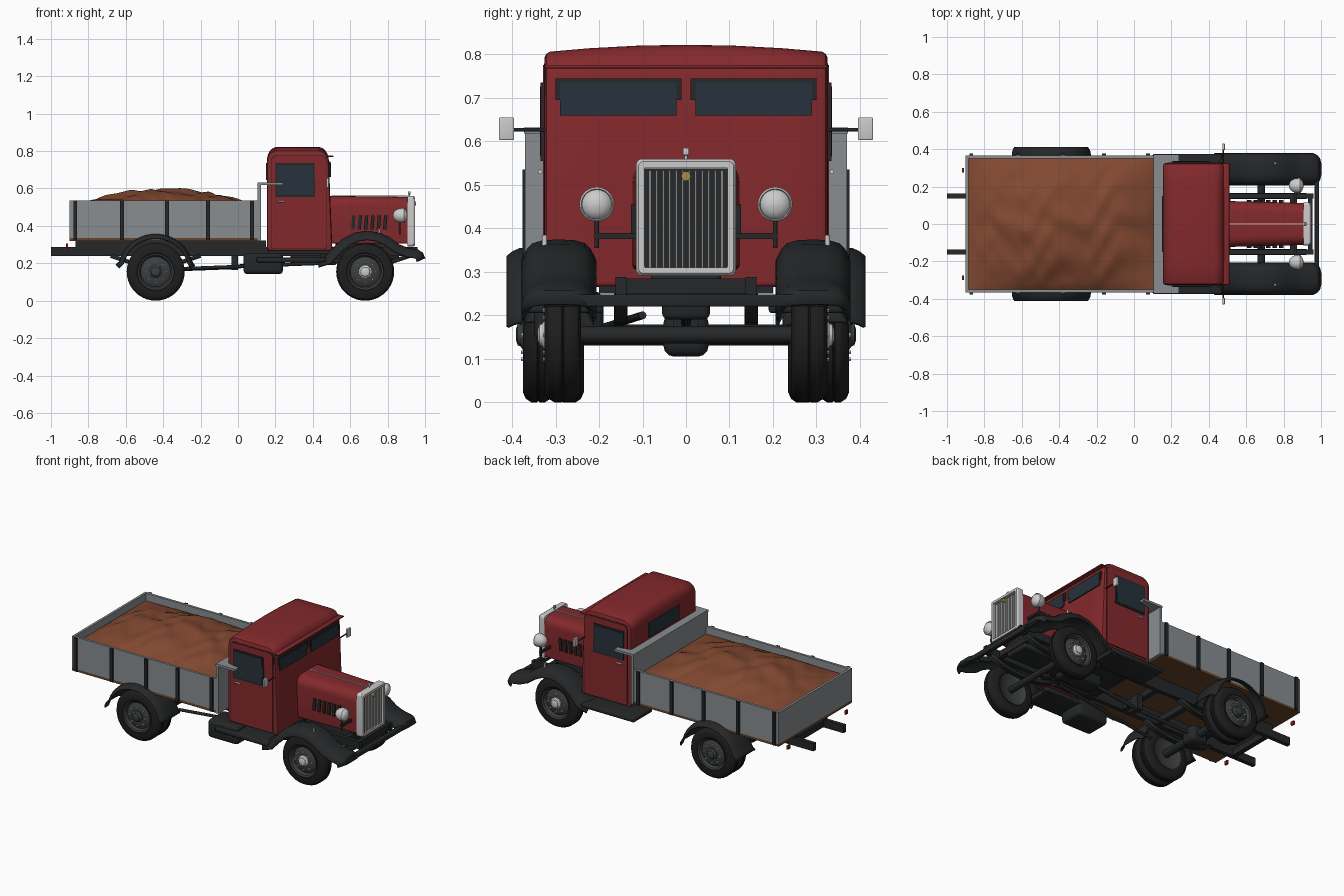
import bpy, bmesh, math
from mathutils import Vector
from math import sin, cos, pi, radians

if "Cube" in bpy.data.objects:
    bpy.data.objects.remove(bpy.data.objects["Cube"])


def mat(name, *c):
    m = bpy.data.materials.new(name)
    m.diffuse_color = (*c, 1)
    m.use_nodes = True
    m.node_tree.nodes["Principled BSDF"].inputs["Base Color"].default_value = m.diffuse_color
    return m


RED = mat("red_paint", .23, .022, .025)
DARK = mat("dark_paint", .018, .02, .021)
GREY = mat("grey_panel", .25, .27, .28)
CHROME = mat("bright_metal", .55, .55, .53)
GLASS = mat("glass", .02, .032, .045)
SAND = mat("sand", .22, .065, .03)
WOOD = mat("wood", .13, .06, .025)
TYRE = mat("rubber", .013, .013, .014)
RIM = mat("rim", .045, .048, .05)
GOLD = mat("gold", .4, .26, .06)
LAMP = mat("lamp_red", .3, .01, .01)


def finish(name, bm, m):
    bmesh.ops.recalc_face_normals(bm, faces=bm.faces)
    me = bpy.data.meshes.new(name)
    bm.to_mesh(me)
    bm.free()
    o = bpy.data.objects.new(name, me)
    bpy.context.collection.objects.link(o)
    me.materials.append(m)
    return o


def box(name, x0, x1, y0, y1, z0, z1, m, bevel=0):
    bm = bmesh.new()
    bmesh.ops.create_cube(bm, size=1)
    for v in bm.verts:
        v.co = Vector(((x0 + x1) / 2 + v.co.x * (x1 - x0), (y0 + y1) / 2 + v.co.y * abs(y1 - y0),
                       (z0 + z1) / 2 + v.co.z * (z1 - z0)))
    if bevel:
        bmesh.ops.bevel(bm, geom=bm.edges[:], offset=bevel, segments=3, profile=.5, affect='EDGES')
    return finish(name, bm, m)


def loft(name, rings, m, caps=True, closed=True):
    bm = bmesh.new()
    vs = [[bm.verts.new(p) for p in r] for r in rings]
    n = len(rings[0])
    for a, b in zip(vs, vs[1:]):
        for i in range(n if closed else n - 1):
            bm.faces.new((a[i], a[(i + 1) % n], b[(i + 1) % n], b[i]))
    if caps and closed:
        bm.faces.new(vs[0])
        bm.faces.new(vs[-1])
    return finish(name, bm, m)


def tube(name, p0, p1, r, m, n=16):
    p0, p1 = Vector(p0), Vector(p1)
    q = (p1 - p0).to_track_quat('Z', 'Y')
    ring = [q @ Vector((r * cos(2 * pi * i / n), r * sin(2 * pi * i / n), 0)) for i in range(n)]
    return loft(name, [[p0 + v for v in ring], [p1 + v for v in ring]], m)


def lathe(name, c, s, prof, m, caps=True, n=40):
    # revolve (radius, outward y) pairs about the y axis
    return loft(name, [[(c[0] + r * cos(2 * pi * i / n), c[1] + s * y, c[2] + r * sin(2 * pi * i / n))
                        for i in range(n)] for r, y in prof], m, caps)


def rrect(a0, a1, b0, b1, rb, rt, n=6):
    pts = []
    for ca, cb, r, t in ((a1 - rt, b1 - rt, rt, 0), (a0 + rt, b1 - rt, rt, 90),
                         (a0 + rb, b0 + rb, rb, 180), (a1 - rb, b0 + rb, rb, 270)):
        for k in range(n + 1):
            w = radians(t + 90 * k / n)
            pts.append((ca + r * cos(w), cb + r * sin(w)))
    return pts


def sheet(name, path, y0, y1, drop, thick, m):
    # strip following an x-z path, its long edges curling down by drop
    rings = []
    for i, (x, z) in enumerate(path):
        a, b = path[max(i - 1, 0)], path[min(i + 1, len(path) - 1)]
        t = Vector((b[0] - a[0], b[1] - a[1])).normalized()
        if t.x < 0:
            t = -t
        rings.append([(x + t.y * drop * abs(v) ** 5, (y0 + y1) / 2 + v * (y1 - y0) / 2, z - t.x * drop * abs(v) ** 5)
                      for v in (-1, -.95, -.85, -.7, -.4, 0, .4, .7, .85, .95, 1)])
    o = loft(name, rings, m, closed=False)
    md = o.modifiers.new("thickness", 'SOLIDIFY')
    md.thickness, md.offset = thick, 0
    return o


def panel(name, pts, y0, y1, m):
    return loft(name, [[(x, y, z) for x, z in pts] for y in (y0, y1)], m)


# cab with crowned roof and raked front
rings = []
for y in (-.325, -.321, -.312, -.22, -.11, 0, .11, .22, .312, .321, .325):
    i = {.325: .012, .321: .004}.get(abs(y), 0)
    ring = []
    for x, z in rrect(.155 + i, .505 - i, .265 + i, .805 - i, .012, .055):
        if z > .74:
            z += .017 * (1 - (y / .325) ** 2) * (z - .74) / .065
        if x > .35:
            x -= .022 * (z - .265) / .55
        ring.append((x, y, z))
    rings.append(ring)
loft("cab", rings, RED)
box("sun_visor", .475, .51, -.325, .325, .768, .776, RED, .003)
box("rear_window", .15, .16, -.15, .15, .645, .735, GLASS)
box("cab_floor", .16, .5, -.2, .2, .25, .27, DARK)
# bonnet and radiator
loft("bonnet", [[(x, y, z) for y, z in rrect(-w, w, .305, t, .01, .055)]
                for x, w, t in ((.49, .123, .56), (.91, .112, .555))], RED)
box("bonnet_hinge", .5, .905, -.003, .003, .557, .563, CHROME)
loft("radiator_shell", [[(x, y, z) for y, z in rrect(-.115 + i, .115 - i, .29 + i, .56 - i, r, r)]
     for x, i, r in ((.905, 0, .015), (.938, 0, .015), (.947, .006, .012), (.947, .02, .003), (.925, .02, .003))], CHROME)
box("grille_back", .92, .928, -.095, .095, .31, .538, DARK)
for i in range(12):
    y = -.0825 + i * .015
    box("grille_bar", .928, .94, y - .002, y + .002, .31, .533, CHROME)
tube("grille_badge", (.935, 0, .52), (.952, 0, .52), .011, GOLD)
tube("radiator_cap", (.915, 0, .555), (.915, 0, .57), .004, CHROME)
box("bonnet_ornament", .908, .922, -.007, .007, .568, .585, CHROME, .003)
box("engine", .52, .86, -.08, .08, .22, .31, DARK, .01)

for s in (-1, 1):
    def sbox(name, x0, x1, y0, y1, z0, z1, m, bevel=0):
        a, b = sorted((s * y0, s * y1))
        return box(name, x0, x1, a, b, z0, z1, m, bevel)
    # door, windows, mirror
    panel("door", rrect(.18, .472, .28, .775, .012, .03), s * .32, s * .329, RED)
    panel("door_seam", rrect(.176, .476, .276, .779, .012, .03), s * .32, s * .326, DARK)
    panel("side_window_frame", [(.2, .555), (.413, .555), (.408, .735), (.2, .735)], s * .322, s * .334, DARK)
    panel("side_window", [(.208, .565), (.404, .565), (.399, .726), (.208, .726)], s * .33, s * .336, GLASS)
    sbox("windscreen_frame", .47, .494, .01, .3, .695, .745, DARK)
    sbox("windscreen", .47, .4965, .022, .29, .66, .735, GLASS)
    tube("door_handle", (.215, s * .335, .53), (.25, s * .335, .53), .005, CHROME)
    tube("mirror_arm", (.478, s * .31, .627), (.478, s * .41, .627), .004, DARK)
    sbox("mirror", .472, .486, .395, .43, .603, .655, CHROME, .003)
    # bonnet louvres
    for i in range(6):
        x = .605 + i * .034
        panel("bonnet_louvre", [(x, .38), (x + .018, .38), (x + .024, .455), (x + .006, .455)], s * .11, s * .127, DARK)
    # headlamps on a bracket
    hc = (.87, s * .205, .455)
    prof = [(.003, -.042), (.018, -.038), (.031, -.025), (.038, -.008), (.04, .008), (.04, .018), (.036, .023), (.034, .02),
            (.03, .027), (.018, .034), (.003, .037)]
    loft("headlamp", [[(hc[0] + x, hc[1] + r * cos(k * pi / 14), hc[2] + r * sin(k * pi / 14)) for k in range(28)]
                      for r, x in prof], CHROME)
    tube("headlamp_post", (.865, s * .205, .355), (.865, s * .205, .42), .005, DARK)
    sbox("headlamp_bar", .858, .872, .1, .21, .375, .389, DARK)
    # fenders and running board
    sheet("front_fender", [(.42, .222), (.47, .235), (.515, .285), (.565, .33), (.625, .36), (.69, .37), (.755, .36), (.81, .335),
          (.86, .298), (.91, .278), (.96, .27), (.985, .255), (.998, .225)], s * .21, s * .375, .045, .008, DARK)
    sheet("rear_fender", [(-.652, .19)] + [(-.44 + .2 * cos(radians(a)), .155 + .2 * sin(radians(a)))
          for a in range(165, 14, -10)] + [(-.232, .185)], s * .225, s * .41, .022, .008, DARK)
    sbox("running_board", .1, .47, .19, .375, .205, .232, DARK, .008)
    tube("fender_marker", (.755, s * .325, .35), (.755, s * .325, .385), .006, CHROME)
    # chassis rail, sill, springs
    sbox("frame_rail", -1, .96, .137, .162, .24, .288, DARK)
    sbox("bed_sill", -.87, .15, .137, .162, .288, .322, DARK)
    for name, x in (("front_spring", .68), ("rear_spring", -.44)):
        sheet(name, [(x + .24 * k, .19 + .05 * k * k) for k in (-1, -.6, -.3, 0, .3, .6, 1)],
              s * .135, s * .165, 0, .022, DARK)
    sbox("tail_lamp", -.92, -.908, .275, .3, .28, .306, LAMP, .003)
    # wheels: single in front, double behind
    for x, y, h, hub in ((.68, .283, .042, 1), (-.44, .34, .035, 1), (-.44, .268, .033, 0)):
        c, lab = (x, s * y, .155), "front" if x > 0 else "rear"
        lathe(lab + "_tyre", c, s, [(.09, -h * .8), (.1, -h), (.132, -h), (.147, -h * .8), (.155, -h * .45), (.155, -.003),
              (.152, 0), (.155, .003), (.155, h * .45), (.147, h * .8), (.132, h), (.1, h), (.09, h * .8)], TYRE, False)
        lathe(lab + "_rim", c, s, [(.03, -h * .6), (.09, -h * .9), (.095, -h), (.088, -h * .5), (.088, h * .5), (.095, h),
              (.088, h * .9), (.08, h * .45), (.06, h * .75), (.035, h * .8)], RIM)
        if hub:
            lathe(lab + "_hub", c, s, [(.036, h * .5), (.034, h), (.026, h + .006), (.024, h + .012), (.012, h + .016)],
                  CHROME if x > 0 else RIM, n=24)
            for k in range(8):
                bx, bz = x + .056 * cos(k * pi / 4), .155 + .056 * sin(k * pi / 4)
                tube("wheel_nut", (bx, s * (y + h * .5), bz), (bx, s * (y + h + .004), bz), .005, CHROME, 6)
    # bed side with posts
    sbox("bed_side", -.9, .11, .35, .365, .335, .535, GREY)
    for x in (-.87, -.62, -.38, -.16, .075):
        sbox("bed_post", x - .01, x + .01, .36, .376, .325, .535, DARK)

# bed floor, ends and headboard
box("bed_floor", -.9, .11, -.365, .365, .32, .336, WOOD)
box("tailboard", -.9, -.885, -.365, .365, .33, .535, GREY)
box("headboard", .105, .122, -.37, .37, .32, .63, GREY)
box("headboard_cap", .105, .24, -.372, .372, .618, .632, GREY)
# heaped sand with uneven ripples
bm = bmesh.new()
bmesh.ops.create_grid(bm, x_segments=60, y_segments=44, size=1)
for v in bm.verts:
    u, w = v.co.x, v.co.y
    x, y = -.39 + u * .497, w * .352
    f = (1 - u * u) * (1 - w * w)
    n = .006 * sin(17 * x + 9 * y + 2 * sin(13 * y)) + .004 * sin(31 * y - 23 * x + 2 * sin(19 * x)) + .002 * sin(60 * x + 41 * y)
    v.co = (x, y, .488 + .105 * max(f, 0) ** .85 + n * min(1, f * 2.5))
finish("sand_load", bm, SAND)

# chassis cross parts and bumper
for x in (-.85, -.6, -.3, -.05, .2, .5, .85):
    box("cross_member", x - .015, x + .015, -.14, .14, .245, .283, DARK)
box("front_cross_member", .93, .955, -.16, .16, .25, .285, DARK)
box("front_bumper", .965, .99, -.328, .328, .22, .248, DARK, .004)
tube("front_axle", (.68, -.26, .155), (.68, .26, .155), .02, DARK)
tube("rear_axle", (-.44, -.3, .155), (-.44, .3, .155), .024, DARK)
box("differential", -.5, -.385, -.052, .052, .105, .207, DARK, .025)
tube("drive_shaft", (-.4, 0, .165), (-.01, 0, .18), .011, DARK)
tube("front_drive_shaft", (-.02, 0, .18), (.3, 0, .22), .011, DARK)
box("shaft_bearing", -.035, 0, -.03, .03, .165, .26, DARK)
box("gearbox", .28, .53, -.055, .055, .19, .28, DARK, .015)
tube("exhaust_pipe", (-.28, -.19, .172), (.45, -.1, .2), .009, DARK)
box("fuel_tank", .03, .24, -.35, -.19, .142, .255, DARK, .02)

bpy.ops.object.select_all(action='SELECT')
bpy.context.view_layer.objects.active = bpy.data.objects["cab"]
bpy.ops.object.shade_smooth_by_angle(angle=radians(32))
